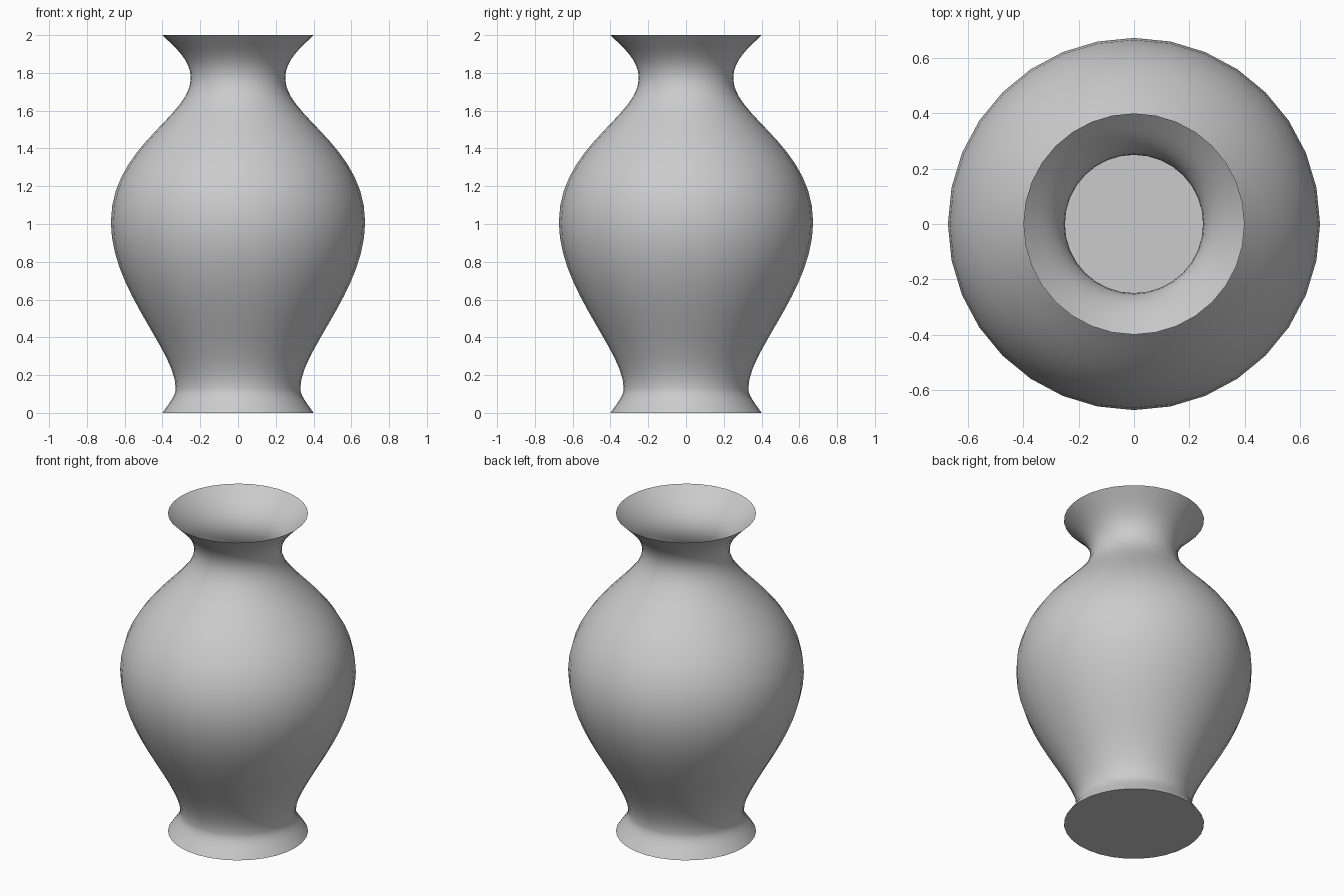
import bpy, bmesh, math
from mathutils import Vector
from mathutils.geometry import interpolate_bezier

if "Cube" in bpy.data.objects:
    bpy.data.objects.remove(bpy.data.objects["Cube"])

SEGMENTS = 32

# Profile as bezier spans in (radius, z): start, handle, handle, end, points
spans = [
    ((0.40, 0.00), (0.36, 0.06), (0.33, 0.09), (0.33, 0.13), 7),      # foot
    ((0.33, 0.13), (0.33, 0.33), (0.673, 0.65), (0.673, 1.01), 14),   # lower body
    ((0.673, 1.01), (0.673, 1.41), (0.25, 1.57), (0.25, 1.77), 14),   # shoulder
    ((0.25, 1.77), (0.25, 1.87), (0.33, 1.93), (0.40, 2.00), 9),      # flared lip
]
profile = [Vector((0, 0, 0))]
for i, (a, b, c, d, n) in enumerate(spans):
    pts = interpolate_bezier(*[Vector((r, 0, z)) for r, z in (a, b, c, d)], n)
    profile += pts if i == 0 else pts[1:]

# Lathe the profile: floor disc and thin open wall
bm = bmesh.new()
verts = [bm.verts.new(p) for p in profile]
edges = [bm.edges.new(pair) for pair in zip(verts, verts[1:])]
bmesh.ops.spin(bm, geom=verts + edges, cent=(0, 0, 0), axis=(0, 0, 1),
               angle=math.tau, steps=SEGMENTS, use_duplicate=False)
bmesh.ops.remove_doubles(bm, verts=bm.verts, dist=0.0005)
bmesh.ops.recalc_face_normals(bm, faces=bm.faces)
bm.normal_update()
floor = min(bm.faces, key=lambda f: f.calc_center_median().z)
if floor.normal.z > 0:
    bmesh.ops.reverse_faces(bm, faces=bm.faces)

mesh = bpy.data.meshes.new("vase")
bm.to_mesh(mesh)
bm.free()
vase = bpy.data.objects.new("vase", mesh)
bpy.context.collection.objects.link(vase)

# Smooth wall with a sharp base edge
bpy.context.view_layer.objects.active = vase
vase.select_set(True)
bpy.ops.object.shade_smooth_by_angle(angle=math.radians(40))
